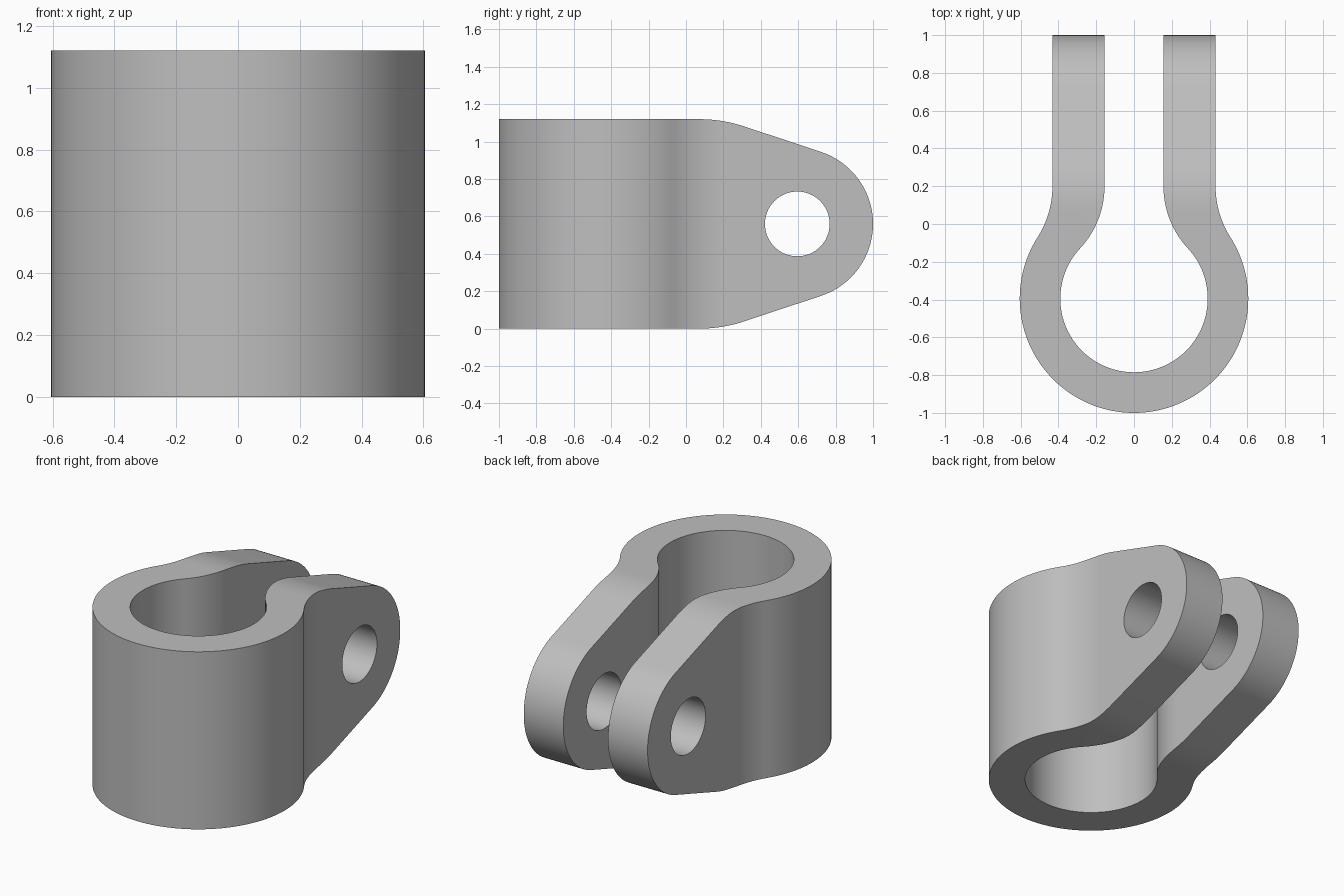
import bpy
import bmesh
from math import atan2, cos, sin, pi, radians, sqrt
from mathutils import Vector

cube = bpy.data.objects.get("Cube")
if cube:
    bpy.data.objects.remove(cube, do_unlink=True)

HEIGHT = 1.12
MID = HEIGHT / 2
RING_Y, RING_OUT, RING_IN = -0.395, 0.605, 0.39
LEG_OUT, LEG_IN, LEG_Y = 0.432, 0.156, 0.2
EYE_Y, EYE_R, HOLE_R = 0.595, 0.405, 0.173
TAPER = radians(18.4)


def arc(cx, cy, r, start, end, steps):
    return [(cx + r * cos(start + (end - start) * i / steps),
             cy + r * sin(start + (end - start) * i / steps))
            for i in range(steps + 1)]


def half_outline(ring_r, leg_x):
    """Right half of a wall, from the leg tip round to the ring front."""
    dy = LEG_Y - RING_Y
    fillet = (leg_x**2 + dy**2 - ring_r**2) / (2 * (ring_r - leg_x))
    cx = leg_x + fillet
    a = atan2(dy, cx)
    return ([(leg_x, 1.1)]
            + arc(cx, LEG_Y, fillet, pi, pi + a, 20)
            + arc(0, RING_Y, ring_r, a, -pi / 2, 72)[1:])


def mirrored(half):
    """Full wall, from the right leg tip to the left leg tip."""
    return half + [(-x, y) for x, y in reversed(half[:-1])]


def prism(name, outline, place, direction):
    """Extrude a closed outline along a direction."""
    bm = bmesh.new()
    face = bm.faces.new([bm.verts.new(place(u, v)) for u, v in outline])
    out = bmesh.ops.extrude_face_region(bm, geom=[face])
    moved = [g for g in out["geom"] if isinstance(g, bmesh.types.BMVert)]
    bmesh.ops.translate(bm, verts=moved, vec=Vector(direction))
    bmesh.ops.recalc_face_normals(bm, faces=bm.faces)
    mesh = bpy.data.meshes.new(name)
    bm.to_mesh(mesh)
    bm.free()
    obj = bpy.data.objects.new(name, mesh)
    bpy.context.collection.objects.link(obj)
    return obj


def cut(target, cutter, operation):
    cutter.hide_render = True
    mod = target.modifiers.new(cutter.name, "BOOLEAN")
    mod.object, mod.operation, mod.solver = cutter, operation, "EXACT"
    bpy.ops.object.modifier_apply(modifier=mod.name)
    bpy.data.objects.remove(cutter, do_unlink=True)


# Clamp band: ring with two legs, drawn from above
outer = mirrored(half_outline(RING_OUT, LEG_OUT))
inner = mirrored(half_outline(RING_IN, LEG_IN))
clamp = prism("clamp_body", outer + inner[::-1],
              lambda x, y: (x, y, -0.1), (0, 0, HEIGHT + 0.2))
bpy.context.view_layer.objects.active = clamp
clamp.select_set(True)

# Side silhouette: straight band, blended taper, rounded lug
lug_y = EYE_Y + EYE_R * sin(TAPER)
lug_z = EYE_R * cos(TAPER)
corner_y = lug_y - (MID - lug_z) * cos(TAPER) / sin(TAPER)
tangent = 0.125
blend = tangent / (sin(TAPER / 2) / cos(TAPER / 2))
upper = ([(-1.2, MID)]
         + arc(corner_y - tangent, MID - blend, blend, pi / 2, pi / 2 - TAPER, 12)
         + arc(EYE_Y, 0, EYE_R, pi / 2 - TAPER, 0, 32))
side = upper + [(y, -z) for y, z in reversed(upper[:-1])]


def from_side(y, z):
    return (-0.8, y, MID + z)


cut(clamp, prism("side_cutter", side, from_side, (1.6, 0, 0)), "INTERSECT")

# Bolt hole through both lugs
hole = arc(EYE_Y, 0, HOLE_R, 0, 2 * pi, 64)[:-1]
cut(clamp, prism("hole_cutter", hole, from_side, (1.6, 0, 0)), "DIFFERENCE")

# Plain grey finish
grey = bpy.data.materials.new("light_grey")
grey.use_nodes = True
colour = (0.52, 0.52, 0.52, 1)
grey.diffuse_color = colour
grey.node_tree.nodes["Principled BSDF"].inputs["Base Color"].default_value = colour
clamp.data.materials.clear()
clamp.data.materials.append(grey)
bpy.ops.object.shade_smooth_by_angle(angle=radians(30))
